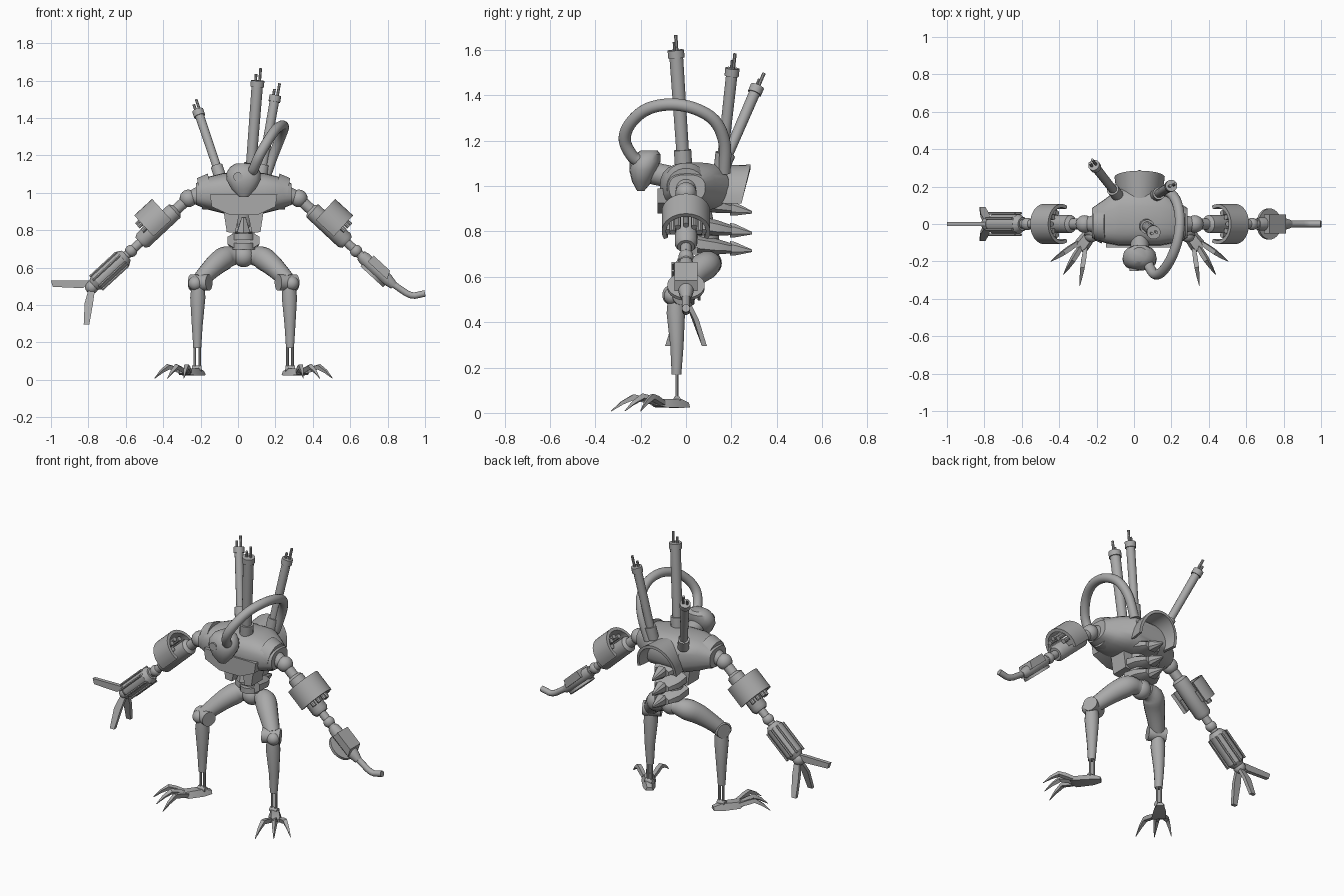
import bpy, bmesh, math
from mathutils import Vector as V

CX = 0.03                                  # mirror plane of the body
metal = bpy.data.materials.new("grey_metal")
metal.diffuse_color = (0.4, 0.4, 0.4, 1)

def finish(name, bm):
    bmesh.ops.recalc_face_normals(bm, faces=bm.faces)
    me = bpy.data.meshes.new(name)
    bm.to_mesh(me)
    bm.free()
    me.materials.append(metal)
    ob = bpy.data.objects.new(name, me)
    bpy.context.collection.objects.link(ob)
    bpy.ops.object.select_all(action='DESELECT')
    ob.select_set(True)
    bpy.context.view_layer.objects.active = ob
    bpy.ops.object.shade_smooth_by_angle(angle=math.radians(32))
    return ob

def loft(name, rings, cyclic=False):
    bm = bmesh.new()
    rows = [[bm.verts.new(p) for p in r] for r in rings]
    n = len(rows[0])
    pairs = list(zip(rows, rows[1:])) + ([(rows[-1], rows[0])] if cyclic else [])
    for a, b in pairs:
        for i in range(n):
            bm.faces.new((a[i], a[(i + 1) % n], b[(i + 1) % n], b[i]))
    if not cyclic:
        bm.faces.new(rows[0])
        bm.faces.new(rows[-1])
    return finish(name, bm)

def tube(name, path, radii, n=16):
    """Round or n-sided bar along a path, one radius per point."""
    path = [V(p) for p in path]
    if not isinstance(radii, (list, tuple)):
        radii = [radii] * len(path)
    rings, side = [], None
    for i, p in enumerate(path):
        t = (path[min(i + 1, len(path) - 1)] - path[max(i - 1, 0)]).normalized()
        if side is None:
            side = t.cross(V((0, 1, 0)) if abs(t.y) < 0.9 else V((0, 0, 1)))
        side = (side - t * side.dot(t)).normalized()
        up = t.cross(side)
        rings.append([p + radii[i] * (side * math.cos(a) + up * math.sin(a))
                      for a in (2 * math.pi * (k + 0.5) / n for k in range(n))])
    return loft(name, rings)

def ball(name, c, r):
    bm = bmesh.new()
    bmesh.ops.create_uvsphere(bm, u_segments=20, v_segments=12, radius=r)
    bmesh.ops.translate(bm, vec=c, verts=bm.verts)
    return finish(name, bm)

def prism(name, pts, vec):
    return loft(name, [[V(p) for p in pts], [V(p) + V(vec) for p in pts]])

def oval(y0, y1, z0, z1, power=0.75, n=24):
    """Squarish oval in two axes, given by its limits."""
    out = []
    for k in range(n):
        c, s = math.cos(2 * math.pi * k / n), math.sin(2 * math.pi * k / n)
        out.append(((y0 + y1) / 2 + (y1 - y0) / 2 * math.copysign(abs(c) ** power, c),
                    (z0 + z1) / 2 + (z1 - z0) / 2 * math.copysign(abs(s) ** power, s)))
    return out

def smooth_path(pts, steps=5):
    pts = [V(p) for p in pts]
    q = [pts[0]] + pts + [pts[-1]]
    out = []
    for a, b, c, d in zip(q, q[1:], q[2:], q[3:]):
        for k in range(steps):
            t = k / steps
            out.append(0.5 * (2 * b + (c - a) * t + (2 * a - 5 * b + 4 * c - d) * t * t
                              + (3 * b - a - 3 * c + d) * t ** 3))
    return out + [pts[-1]]

# torso shell, lofted across the shoulders
half = [(0.255, -0.075, 0.085, 0.935, 1.05), (0.19, -0.1, 0.13, 0.91, 1.085),
        (0.11, -0.115, 0.19, 0.89, 1.105)]
secs = [(-s[0],) + s[1:] for s in half] + [half[i] for i in (2, 1, 0)]
loft("torso", [[(CX + s[0], y, z) for y, z in oval(*s[1:])] for s in secs])
prism("chest_plate", [(CX + u, -0.125, z) for u, z in ((-0.18, 0.99), (-0.17, 0.925), (-0.07, 0.88),
      (0.07, 0.88), (0.17, 0.925), (0.18, 0.99))], (0, 0.17, 0))

# flared half-round collar on the back
rings = []
for k in range(17):
    a = math.radians(-8 + 196 * k / 16)
    rings.append([(CX + r * math.cos(a), y - 0.035 * (1 - math.sin(a)), 0.945 + h * math.sin(a))
                  for y, r, h in ((0.14, 0.115, 0.145), (0.285, 0.135, 0.15),
                                  (0.285, 0.118, 0.133), (0.14, 0.1, 0.13))])
loft("back_collar", rings)

# head, neck and eye
hs = [(0.978, 0.025, -0.215, -0.185), (1.02, 0.065, -0.238, -0.15), (1.07, 0.092, -0.25, -0.125),
      (1.11, 0.09, -0.243, -0.112), (1.14, 0.07, -0.225, -0.112), (1.157, 0.04, -0.2, -0.125)]
loft("head", [[(CX + x, y, z) for x, y in oval(-w, w, a, b, 0.9, 16)] for z, w, a, b in hs])
tube("neck", [(CX, -0.16, 1.06), (CX, -0.02, 1.03)], 0.05)
tube("eye", [(0.0, -0.2, 1.085), (0.0, -0.25, 1.085)], 0.025)

# hose looping from back to head
tube("hose", smooth_path([(0.14, 0.17, 1.06), (0.185, 0.17, 1.19), (0.225, 0.125, 1.29),
     (0.245, 0.03, 1.345), (0.235, -0.08, 1.36), (0.2, -0.18, 1.335), (0.155, -0.25, 1.27),
     (0.115, -0.27, 1.2), (0.085, -0.235, 1.13), (0.075, -0.2, 1.11)]), 0.027)

# three stacks on the back
for i, (a, b, r) in enumerate([((0.065, -0.01, 1.08), (0.105, -0.045, 1.6), 0.031),
                               ((0.12, 0.155, 1.07), (0.2, 0.205, 1.52), 0.026),
                               ((-0.09, 0.155, 1.07), (-0.215, 0.315, 1.44), 0.025)]):
    a, b = V(a), V(b)
    d = (b - a).normalized()
    tube(f"stack_{i}", [a, b], [r * 0.9, r])
    tube(f"stack_foot_{i}", [a, a + d * 0.08], r + 0.008)
    tube(f"stack_band_{i}", [b - d * 0.035, b], r + 0.006)
    for k, l in ((-1, 0.035), (1, 0.066)):
        o = V((0.011 * k, 0.004 * k, 0))
        tube(f"stack_nozzle_{i}", [b + o - d * 0.01, b + o + d * l], 0.008, 8)

# spine, belly and pelvis
tube("spine", smooth_path([(CX, 0.06, 0.93), (CX, 0.08, 0.83), (CX, 0.1, 0.75), (CX, 0.1, 0.66)]), 0.045)
for z in (0.765, 0.715):
    tube("waist_disc", [(CX, 0.085, z - 0.017), (CX, 0.085, z + 0.017)], 0.062)
ball("pelvis", (CX, 0.1, 0.66), 0.058)
for z0, z1 in ((0.935, 0.885), (0.83, 0.793), (0.745, 0.715)):
    def plate(y, w, h, t):
        z = z0 + (z1 - z0) * t
        return [(CX + w * sx, y, z + h * sz) for sx, sz in
                ((-1, -.5), (-.6, -1), (.6, -1), (1, -.5), (1, .5), (.6, 1), (-.6, 1), (-1, .5))]
    loft("back_plate", [plate(0.05, 0.085, 0.04, 0), plate(0.14, 0.08, 0.034, .4), plate(0.2, 0.05, 0.022, .65)])
    loft("back_spike", [plate(0.195, 0.03, 0.032, .65), plate(0.215, 0.03, 0.03, .7), plate(0.29, 0.004, 0.006, 1)])
tube("belly_cone", [(CX, 0.01, 0.79), (CX, 0.0, 0.87)], [0.04, 0.012], 6)

DX, DZ = 0.738, -0.677                     # arm direction, outward and down
for s, side in ((-1, "left"), (1, "right")):
    def P(u, y, z):
        return V((CX + s * u, y, z))
    def A(t, p=0.0, y=0.0):                # along arm, away from its upper side, depth
        return P(0.295 + DX * t - DZ * p, y, 0.97 + DZ * t + DX * p)
    N = lambda w: f"{side}_{w}"

    prism(N("belly_plate"), [P(0.02, -0.04, 0.9), P(0.11, -0.04, 0.92), P(0.09, -0.04, 0.79),
                             P(0.045, -0.04, 0.785)], (0, 0.11, 0))
    # shoulder and upper arm
    tube(N("shoulder_ring"), [P(0.175, 0, 1.005), P(0.235, 0, 0.995)], [0.1, 0.085], 24)
    tube(N("shoulder_socket"), [P(0.2, 0, 0.995), P(0.29, 0, 0.972)], [0.06, 0.035])
    ball(N("shoulder_ball"), A(0), 0.047)
    tube(N("upper_arm"), [A(0.02), A(0.085), A(0.1), A(0.33), A(0.35)], [0.03, 0.03, 0.048, 0.05, 0.038])
    # gun housing: curved shield with barrels inside
    rings = []
    for k in range(21):
        a = math.radians(-25 + 230 * k / 20)
        rings.append([A(t, 0.022 + r * math.sin(a), r * math.cos(a))
                      for t, r in ((0.145, 0.107), (0.275, 0.107), (0.275, 0.088), (0.145, 0.088))])
    loft(N("arm_shield"), rings)
    prism(N("shield_base"), [A(0.2, 0.0, -0.1), A(0.2, 0.03, -0.1), A(0.27, 0.03, -0.1), A(0.27, 0.0, -0.1)],
          (0, 0.2, 0))
    for k in range(5):
        a = math.radians(18 + 36 * k)
        p, y = 0.02 + 0.062 * math.sin(a), 0.062 * math.cos(a)
        tube(N("barrel"), [A(0.16, p, y), A(0.3, p, y)], 0.014, 10)
    # elbow
    tube(N("elbow_rod"), [A(0.34), A(0.47)], 0.024)
    ball(N("elbow_ball"), A(0.415), 0.033)

    # leg
    tube(N("thigh"), smooth_path([P(0.03, 0.11, 0.66), P(0.09, 0.095, 0.655), P(0.15, 0.04, 0.615),
                                  P(0.235, -0.035, 0.53)], 4), [0.045] * 2 + [0.05, 0.055, 0.06, 0.062, 0.062,
                                  0.06, 0.058, 0.054, 0.05, 0.046, 0.043])
    tube(N("knee"), [P(0.185, -0.065, 0.52), P(0.28, -0.02, 0.52)], 0.044, 20)
    ball(N("knee_cap"), P(0.258, -0.06, 0.515), 0.038)
    tube(N("shin"), [P(0.243, -0.045, 0.52), P(0.245, -0.045, 0.44), P(0.248, -0.04, 0.29),
                     P(0.248, -0.042, 0.17)], [0.035, 0.042, 0.03, 0.022], 12)
    for k in (-1, 1):
        tube(N("ankle_strut"), [P(0.248 + 0.013 * k, -0.04, 0.2), P(0.248 + 0.013 * k, -0.04, 0.05)], 0.008, 8)
    tube(N("ankle"), [P(0.225, -0.04, 0.06), P(0.275, -0.04, 0.06)], 0.016, 12)
    F = V((s * 0.6, -0.8, 0))
    W = V((0.8, s * 0.6, 0))
    base = P(0.25, -0.035, 0)
    def slab(d, w, z0, z1):
        c = base + F * d
        return [c + W * w + V((0, 0, z0)), c - W * w + V((0, 0, z0)), c - W * w * .6 + V((0, 0, z1)), c + W * w * .6 + V((0, 0, z1))]
    loft(N("foot"), [slab(-0.05, 0.022, 0.025, 0.045), slab(0.0, 0.035, 0.022, 0.062),
                     slab(0.1, 0.042, 0.025, 0.06), slab(0.125, 0.03, 0.035, 0.055)])
    for k, tip in zip((1, 0, -1), (P(0.475, -0.2, 0), P(0.407, -0.27, 0), P(0.32, -0.33, 0))):
        root = base + F * 0.1 + W * (s * k * 0.025)
        at = lambda t, z: root.lerp(tip, t) + V((0, 0, z))
        tube(N("toe"), [at(0, 0.042), at(0.3, 0.06), at(0.5, 0.07), at(0.75, 0.045), at(1, 0.008)],
             [0.015, 0.018, 0.017, 0.011, 0.002], 4)

    if s < 0:   # claw forearm: ribbed barrel and three blades
        tube("claw_forearm", [A(0.45), A(0.475), A(0.66), A(0.69)], [0.035, 0.052, 0.052, 0.032], 12)
        for y in (-0.058, -0.03, 0.03, 0.058):
            for q in (-1, 1):
                h = q * math.sqrt(0.064 ** 2 - y * y)
                tube("forearm_rail", [A(0.48, h * .85, y), A(0.67, h * .85, y)], 0.007, 6)
        ball("wrist_ball", A(0.7), 0.036)
        prism("claw_blade", [(-0.78, -0.012, 0.53), (-0.83, -0.012, 0.49), (-0.99, -0.012, 0.497), (-1, -0.012, 0.53),
                             (-0.83, -0.012, 0.532)], (0, 0.024, 0))
        for y in (-1, 1):
            prism("claw_finger", [(-0.765, 0.0, 0.48), (-0.775, 0.035 * y, 0.41), (-0.795, 0.07 * y, 0.295),
                                  (-0.825, 0.07 * y, 0.295), (-0.82, 0.035 * y, 0.41), (-0.8, 0.0, 0.48)],
                  (0, 0.022 * y, 0))
    else:       # tool forearm: box, round guard and bent nozzle
        tube("tool_forearm", [A(0.45), A(0.475), A(0.64), A(0.69)], [0.03, 0.036, 0.034, 0.022], 12)
        prism("tool_box", [A(0.5, 0.0, -0.05), A(0.5, 0.045, -0.05), A(0.62, 0.045, -0.05), A(0.64, 0.0, -0.05)],
              (0, 0.1, 0))
        tube("round_guard", [A(0.57, -0.028), A(0.57, -0.045)], 0.083, 24)
        tube("nozzle", [A(0.66), (0.9, 0, 0.463), (0.925, 0, 0.452), (0.945, 0, 0.45), (1.0, 0, 0.462)],
             0.018, 12)
